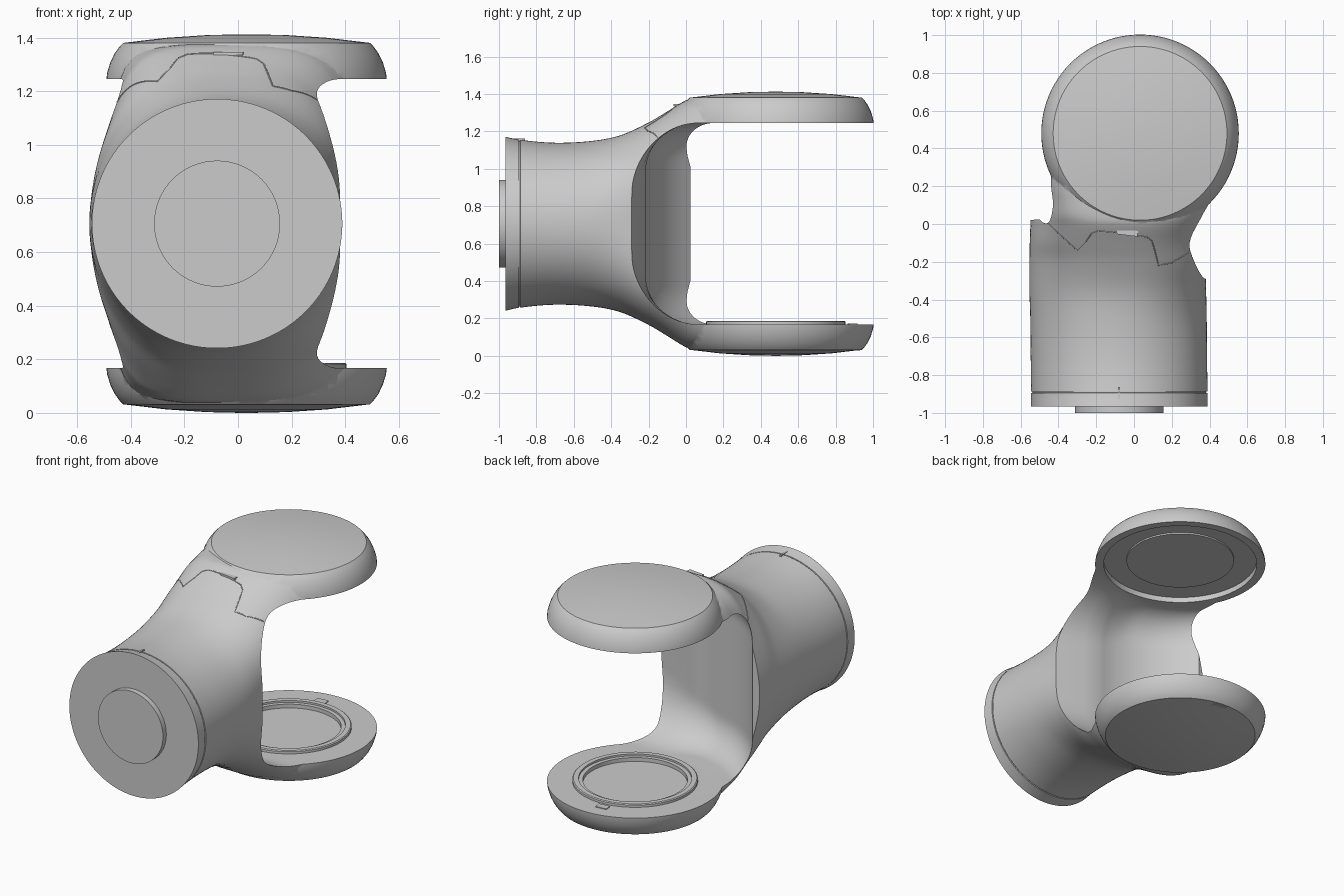
import bpy, bmesh
from math import sin, cos, pi, sqrt
from mathutils import Vector, Matrix

if "Cube" in bpy.data.objects:
    bpy.data.objects.remove(bpy.data.objects["Cube"])

ZC = 0.706             # mid height, the fork is mirrored about it
AX, AY = 0.032, 0.48   # vertical fork axis


def finish(bm, name):
    bmesh.ops.recalc_face_normals(bm, faces=bm.faces[:])
    me = bpy.data.meshes.new(name)
    bm.to_mesh(me)
    bm.free()
    ob = bpy.data.objects.new(name, me)
    bpy.context.collection.objects.link(ob)
    return ob


def loft(name, rings):
    """Closed solid through rings of equal point count."""
    bm = bmesh.new()
    vs = [[bm.verts.new(p) for p in r] for r in rings]
    n = len(vs[0])
    for a, b in zip(vs, vs[1:]):
        for i in range(n):
            j = (i + 1) % n
            bm.faces.new((a[i], a[j], b[j], b[i]))
    bm.faces.new(vs[0])
    bm.faces.new(vs[-1])
    return finish(bm, name)


def disc(name, profile, n=96):
    """Stack of (radius, z) rings around the fork axis."""
    return loft(name, [[(AX + r * cos(2 * pi * i / n), AY + r * sin(2 * pi * i / n), z)
                        for i in range(n)] for r, z in profile])


def box(name, loc, size, rot=0):
    bm = bmesh.new()
    m = Matrix.Translation(loc) @ Matrix.Rotation(rot, 4, 'Z') @ Matrix.Diagonal((*size, 1))
    bmesh.ops.create_cube(bm, size=1, matrix=m)
    return finish(bm, name)


def boolean(ob, other, op):
    m = ob.modifiers.new(op, 'BOOLEAN')
    m.operation, m.object, m.solver = op, other, 'EXACT'
    bpy.context.view_layer.objects.active = ob
    bpy.ops.object.modifier_apply(modifier=m.name)
    bpy.data.objects.remove(other)


def smooth(ob):
    bpy.ops.object.select_all(action='DESELECT')
    ob.select_set(True)
    bpy.context.view_layer.objects.active = ob
    bpy.ops.object.shade_smooth_by_angle(angle=0.5)


# Neck and web sections: y, half height, exponent,
# then centre x and half width at mid height and at arm height
SEC = [(-.965, .465, 2, -.078, .467, -.078, .467), (-.89, .449, 2, -.078, .467, -.078, .467),
       (-.7, .433, 2.05, -.08, .467, -.08, .467), (-.5, .443, 2.12, -.082, .467, -.08, .467),
       (-.35, .473, 2.3, -.086, .468, -.064, .468), (-.2, .541, 2.55, -.086, .468, -.045, .472),
       (-.1, .6, 2.7, -.08, .472, -.048, .474), (0, .66, 3.1, -.065, .483, -.035, .468),
       (.05, .669, 3.8, -.06, .483, -.028, .456), (.12, .671, 4.6, -.03, .46, -.012, .46),
       (.2, .672, 5.5, .004, .472, .004, .472), (.36, .672, 7, .032, .487, .032, .487)]


def spline(q, y):
    """Cubic through four sections, evaluated at y between the middle two."""
    a, b, c, d = q
    L = c[0] - b[0]
    t = (y - b[0]) / L
    out = [y]
    for k in range(1, len(b)):
        m0 = (c[k] - a[k]) / (c[0] - a[0]) * L
        m1 = (d[k] - b[k]) / (d[0] - b[0]) * L
        out.append((2*t**3 - 3*t*t + 1) * b[k] + (t**3 - 2*t*t + t) * m0
                   + (3*t*t - 2*t**3) * c[k] + (t**3 - t*t) * m1)
    return out


def section(v, f=1, n=120):
    y, h, e, cx0, w0, cx1, w1 = v
    pts = []
    for i in range(n):
        a = 2 * pi * (i + .5) / n
        c, s = cos(a), sin(a)
        k = (abs(c) ** e + abs(s) ** e) ** (-1 / e)
        dz = h * k * s
        g = min(1, abs(dz) / .46)
        g = g * g * (3 - 2 * g)
        pts.append((cx0 + (cx1 - cx0) * g + f * (w0 + (w1 - w0) * g) * k * c, y, ZC + f * dz))
    return pts


rings = []
for i in range(len(SEC) - 1):
    q = [SEC[max(0, min(len(SEC) - 1, i + k))] for k in (-1, 0, 1, 2)]
    for s in range(5):
        v = spline(q, q[1][0] + (q[2][0] - q[1][0]) * s / 5)
        if i == 1 and s == 0:      # thin groove behind the flange
            for dy, f in ((-.004, 1), (-.003, .985), (.003, .985), (.004, 1)):
                rings.append(section([v[0] + dy] + v[1:], f))
        else:
            rings.append(section(v))
rings.append(section(SEC[-1]))
body = loft("fork_body", rings)

# Both round arm ends as one barrel, later split by the opening
half = [(.02, .706), (.15, .703), (.3, .693), (.46, .674), (.474, .66),
        (.492, .635), (.508, .602), (.52, .563), (.524, .53)]
boolean(body, disc("arm_ends", [(r, ZC + z) for r, z in half]
                   + [(r, ZC - z) for r, z in reversed(half)]), 'UNION')

# Opening between the arms: curved web wall, fillets growing towards the right side
wall = [(.9, -.42), (.6, -.35), (.36, -.285), (.2, -.236)]
for i in range(15):
    x = .1 - .6 * i / 14
    wall.append((x, AY - sqrt(.49 - (x - AX) ** 2)))
wall += [(-.56, .02), (-.9, .02)]
H, RMAX = .539, .36


def fillet(x, z):
    t = max(0, min(1, (x + .1) / .45))
    r = .2 + (RMAX - .2) * t
    s = max(0, min(1, (abs(z) - H + r) / r))
    return r * (1 - sqrt(1 - s * s))


levels = [H - RMAX * (1 - sin(pi / 2 * i / 18)) for i in range(19)]
levels = [-z for z in reversed(levels)] + levels
cut = loft("opening", [[(x, y + fillet(x, z), ZC + z) for x, y in wall]
                       + [(-.9, 1.5, ZC + z), (.9, 1.5, ZC + z)] for z in levels])
boolean(body, cut, 'DIFFERENCE')

# Recesses in the inner arm faces
boolean(body, disc("upper_recess", [(.47, 1.2), (.47, 1.28)]), 'DIFFERENCE')
boolean(body, disc("lower_recess", [(.31, .15), (.31, .25)]), 'DIFFERENCE')
smooth(body)

# Upper bearing plate
smooth(disc("upper_bearing_plate", [(.33, 1.27), (.33, 1.30)]))

# Lower bearing ring with an inner step
ring = disc("lower_bearing_ring", [(.372, .155), (.372, .182), (.366, .187)])
boolean(ring, disc("ring_step", [(.335, .175), (.335, .3)]), 'DIFFERENCE')
boolean(ring, disc("ring_hole", [(.31, .1), (.31, .3)]), 'DIFFERENCE')
smooth(ring)

# Boss on the flange
boss = loft("flange_boss", [[(-.078 + .235 * cos(2 * pi * i / 64), y,
                              ZC + .235 * sin(2 * pi * i / 64)) for i in range(64)]
                            for y in (-1, -.95)])
smooth(boss)

# Small latches and alignment mark
box("lower_arm_latch", (-.02, .89, .166), (.075, .045, .012), .1)
box("underside_latch", (.08, .91, .034), (.09, .03, .014), -.15)
box("flange_mark", (-.08, -.912, ZC + .449), (.012, .1, .014))

# Cover seam draped over the top of the neck
PATH = [(-.45, .0), (-.42, -.03), (-.3, -.14), (-.255, -.095), (-.225, -.05), (-.19, -.038),
        (-.09, -.045), (.07, -.07), (.095, -.09), (.11, -.14), (.13, -.22), (.2, -.205),
        (.31, -.14)]
bpy.context.view_layer.update()


def drape(x, y):
    hit, loc, _, _ = body.ray_cast(Vector((x, y, 3)), Vector((0, 0, -1)))
    return loc if hit and loc.z > 1.1 else None


pts = []
for (x0, y0), (x1, y1) in zip(PATH, PATH[1:]):
    for s in range(6):
        p = drape(x0 + (x1 - x0) * s / 6, y0 + (y1 - y0) * s / 6)
        if p:
            pts.append(p)
cu = bpy.data.curves.new("cover_seam", 'CURVE')
cu.dimensions, cu.bevel_depth, cu.bevel_resolution = '3D', .003, 1
sp = cu.splines.new('POLY')
sp.points.add(len(pts) - 1)
for q, p in zip(sp.points, pts):
    q.co = (*p, 1)
bpy.context.collection.objects.link(bpy.data.objects.new("cover_seam", cu))
p = drape(-.035, -.045)
if p:
    box("cover_tab", p, (.11, .03, .012), -.12)
